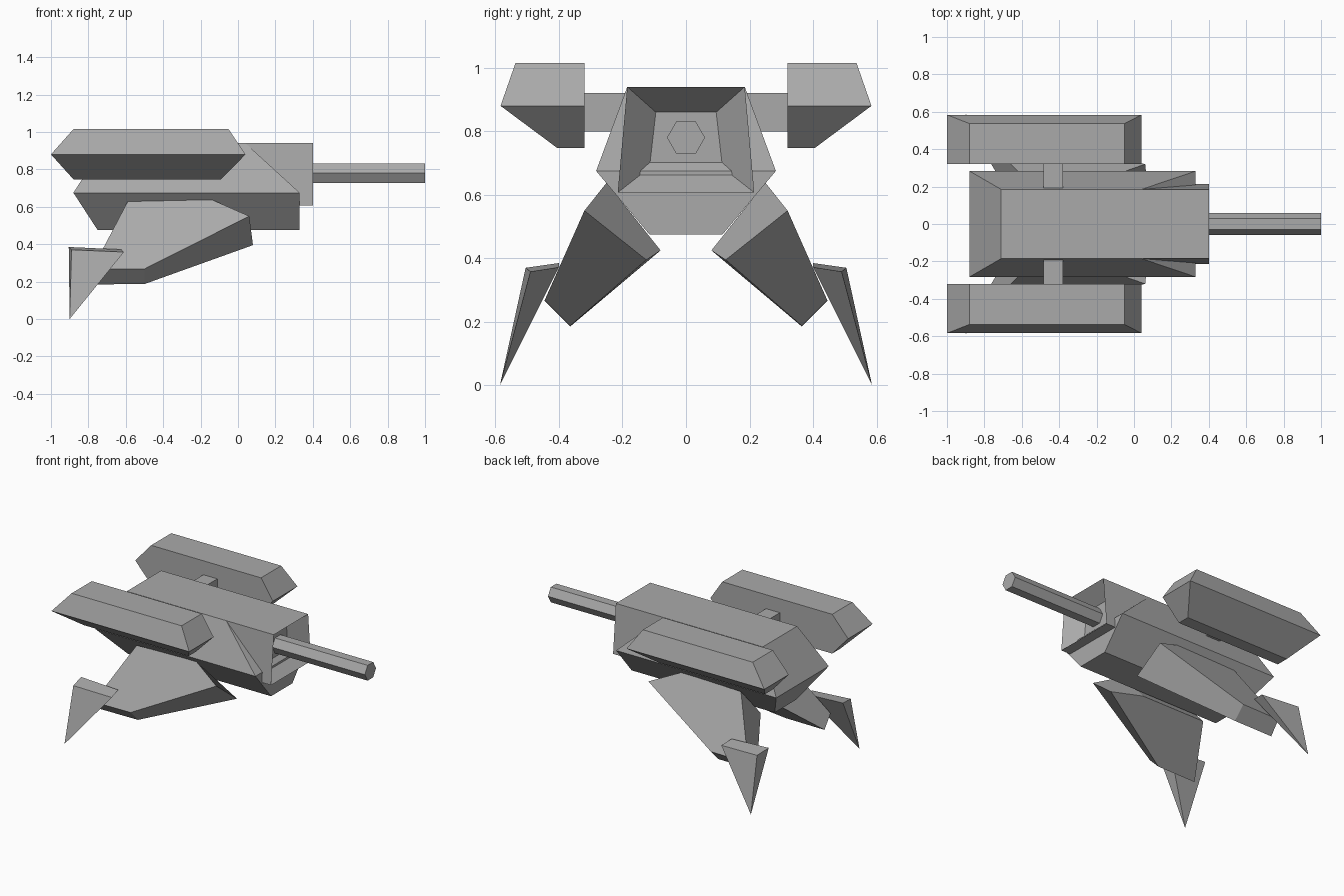
import bpy, bmesh, math
from mathutils import Matrix

cube = bpy.data.objects.get("Cube")
if cube:
    bpy.data.objects.remove(cube, do_unlink=True)

GREY = (0.4, 0.4, 0.4, 1)
metal = bpy.data.materials.new("grey_metal")
metal.use_nodes = True
metal.diffuse_color = GREY
metal.node_tree.nodes["Principled BSDF"].inputs["Base Color"].default_value = GREY


def finish(name, bm, mirrored=False):
    bmesh.ops.recalc_face_normals(bm, faces=bm.faces)
    mesh = bpy.data.meshes.new(name)
    bm.to_mesh(mesh)
    bm.free()
    mesh.materials.append(metal)
    obj = bpy.data.objects.new(name, mesh)
    bpy.context.collection.objects.link(obj)
    if mirrored:
        mod = obj.modifiers.new("mirror_sides", 'MIRROR')
        mod.use_axis = (False, True, False)
        mod.use_mirror_merge = False
    return obj


def loft(name, rings, mirrored=False):
    """Skin a stack of equal-length rings and cap both ends."""
    bm = bmesh.new()
    rows = [[bm.verts.new(p) for p in ring] for ring in rings]
    n = len(rows[0])
    for a, b in zip(rows, rows[1:]):
        for i in range(n):
            j = (i + 1) % n
            bm.faces.new((a[i], a[j], b[j], b[i]))
    bm.faces.new(rows[0])
    bm.faces.new(rows[-1])
    return finish(name, bm, mirrored)


def level(z, x0, x1, y0, y1):
    """Horizontal rectangle."""
    return [(x0, y0, z), (x1, y0, z), (x1, y1, z), (x0, y1, z)]


def upright(x, z0, half0, z1, half1):
    """Trapezoid facing along x."""
    return [(x, -half0, z0), (x, half0, z0), (x, half1, z1), (x, -half1, z1)]


# Main hull, widest at the waist
loft("hull", [level(0.475, -0.75, 0.33, -0.115, 0.115),
              level(0.675, -0.88, 0.33, -0.283, 0.283),
              level(0.94, -0.71, 0.04, -0.185, 0.185)])

# Nose block with a funnel-shaped recess
loft("nose", [upright(0.04, 0.607, 0.215, 0.94, 0.185),
              upright(0.4, 0.607, 0.215, 0.94, 0.185),
              upright(0.3, 0.685, 0.115, 0.86, 0.095)])

# Six-sided gun barrel
bm = bmesh.new()
bmesh.ops.create_cone(bm, cap_ends=True, segments=6, radius1=0.06, radius2=0.06, depth=0.72,
                      matrix=Matrix.Translation((0.64, 0, 0.78)) @ Matrix.Rotation(math.pi / 2, 4, 'Y'))
finish("barrel", bm)

# Side pods and their struts
loft("side_pods", [level(0.747, -0.88, -0.09, 0.32, 0.405),
                   level(0.88, -1.0, 0.04, 0.32, 0.584),
                   level(1.015, -0.88, -0.05, 0.32, 0.537)], True)
loft("pod_struts", [level(0.8, -0.485, -0.38, 0.15, 0.33),
                    level(0.92, -0.485, -0.38, 0.15, 0.33)], True)

# Legs: slanted five-sided plates
outer = [(-0.59, 0.25, 0.628), (-0.14, 0.25, 0.638), (0.06, 0.32, 0.55),
         (-0.5, 0.445, 0.268), (-0.78, 0.445, 0.265)]
inner = [(-0.62, 0.08, 0.425), (-0.14, 0.08, 0.425), (0.08, 0.125, 0.395),
         (-0.5, 0.365, 0.187), (-0.79, 0.365, 0.185)]
loft("legs", [outer, inner], True)

# Feet: downward spikes
bm = bmesh.new()
top = [bm.verts.new(p) for p in ((-0.61, 0.49, 0.358), (-0.89, 0.505, 0.37),
                                 (-0.905, 0.4, 0.385), (-0.625, 0.4, 0.372))]
tip = bm.verts.new((-0.9, 0.586, 0))
bm.faces.new(top)
for i in range(4):
    bm.faces.new((top[i], top[(i + 1) % 4], tip))
finish("feet", bm, True)
